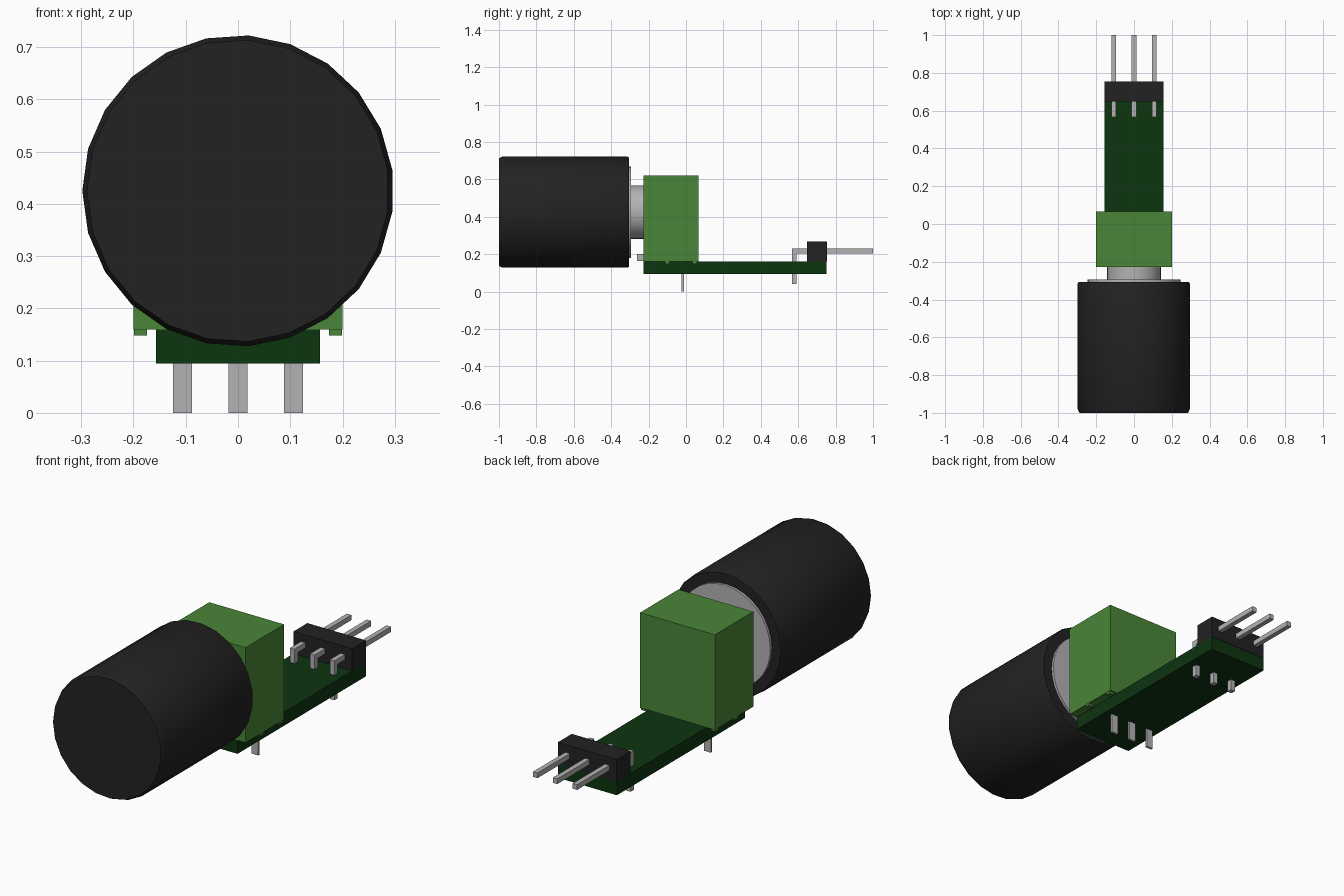
import bpy, bmesh, math
from mathutils import Vector

cube = bpy.data.objects.get("Cube")
if cube:
    bpy.data.objects.remove(cube, do_unlink=True)


def material(name, rgb, rough=0.6):
    m = bpy.data.materials.new(name)
    m.use_nodes = True
    m.diffuse_color = (*rgb, 1)
    bsdf = m.node_tree.nodes["Principled BSDF"]
    bsdf.inputs["Base Color"].default_value = (*rgb, 1)
    bsdf.inputs["Roughness"].default_value = rough
    return m


BLACK = material("black plastic", (0.016, 0.016, 0.016))
GREEN = material("green housing", (0.07, 0.24, 0.04))
BOARD = material("dark green board", (0.004, 0.035, 0.005))
METAL = material("grey metal", (0.45, 0.45, 0.45))


def finish(name, bm, mat):
    bmesh.ops.recalc_face_normals(bm, faces=bm.faces)
    mesh = bpy.data.meshes.new(name)
    bm.to_mesh(mesh)
    bm.free()
    mesh.materials.append(mat)
    obj = bpy.data.objects.new(name, mesh)
    bpy.context.collection.objects.link(obj)
    return obj


def box(name, x, y, z, mat):
    """Box from (min, max) ranges along each axis."""
    bm = bmesh.new()
    bmesh.ops.create_cube(bm, size=1)
    for v in bm.verts:
        v.co = Vector([(a + b) / 2 + c * (b - a) for c, (a, b) in zip(v.co, (x, y, z))])
    return finish(name, bm, mat)


def turned(name, profile, sides, mat, axis_z=0.425):
    """Solid turned about the y direction from (radius, y) points, capped at both ends."""
    bm = bmesh.new()
    rings = []
    for r, y in profile:
        angles = [math.pi + math.tau * i / sides for i in range(sides)]
        rings.append([bm.verts.new((r * math.cos(a), y, axis_z + r * math.sin(a))) for a in angles])
    for a, b in zip(rings, rings[1:]):
        for i in range(sides):
            j = (i + 1) % sides
            bm.faces.new((a[i], a[j], b[j], b[i]))
    bm.faces.new(rings[0])
    bm.faces.new(rings[-1])
    obj = finish(name, bm, mat)
    bpy.ops.object.select_all(action="DESELECT")
    obj.select_set(True)
    bpy.context.view_layer.objects.active = obj
    bpy.ops.object.shade_smooth_by_angle(angle=math.radians(30))
    return obj


def bent_pin(name, x, width, mat):
    """Right-angled header pin: L outline in the y-z plane, extruded across x."""
    outline = [(0.567, 0.04), (0.592, 0.04), (0.592, 0.205), (1.0, 0.205), (1.0, 0.23), (0.567, 0.23)]
    bm = bmesh.new()
    face = bm.faces.new([bm.verts.new((x - width / 2, y, z)) for y, z in outline])
    ext = bmesh.ops.extrude_face_region(bm, geom=[face])
    moved = [g for g in ext["geom"] if isinstance(g, bmesh.types.BMVert)]
    bmesh.ops.translate(bm, verts=moved, vec=(width, 0, 0))
    return finish(name, bm, mat)


# Knob, the washer behind it and the threaded bushing
turned("knob", [(0.289, -1.0), (0.298, -0.98), (0.298, -0.315), (0.294, -0.306)], 23, BLACK)
turned("washer", [(0.245, -0.32), (0.245, -0.294)], 32, METAL)
turned("bushing", [(0.143, -0.30), (0.143, -0.22)], 32, METAL)

# Housing with its locating lug and four small feet
box("housing", (-0.2, 0.2), (-0.228, 0.066), (0.16, 0.62), GREEN)
box("locating_lug", (-0.02, 0.02), (-0.263, -0.22), (0.165, 0.2), METAL)
for side, sx in (("left", 1), ("right", -1)):
    for end, y in (("front", -0.1), ("back", 0.047)):
        xs = sorted((sx * 0.174, sx * 0.199))
        box(f"foot_{end}_{side}", xs, (y - 0.012, y + 0.012), (0.148, 0.165), GREEN)

# Circuit board and the header block at its back edge
box("circuit_board", (-0.157, 0.157), (-0.228, 0.752), (0.095, 0.161), BOARD)
box("header_block", (-0.157, 0.157), (0.648, 0.754), (0.16, 0.268), BLACK)

# Flat terminals under the housing and bent pins through the header
for label, x in (("right", -0.106), ("middle", 0.0), ("left", 0.106)):
    box(f"terminal_{label}", (x - 0.018, x + 0.018), (-0.023, -0.012), (0.0, 0.12), METAL)
    bent_pin(f"header_pin_{label}", x, 0.024, METAL)
